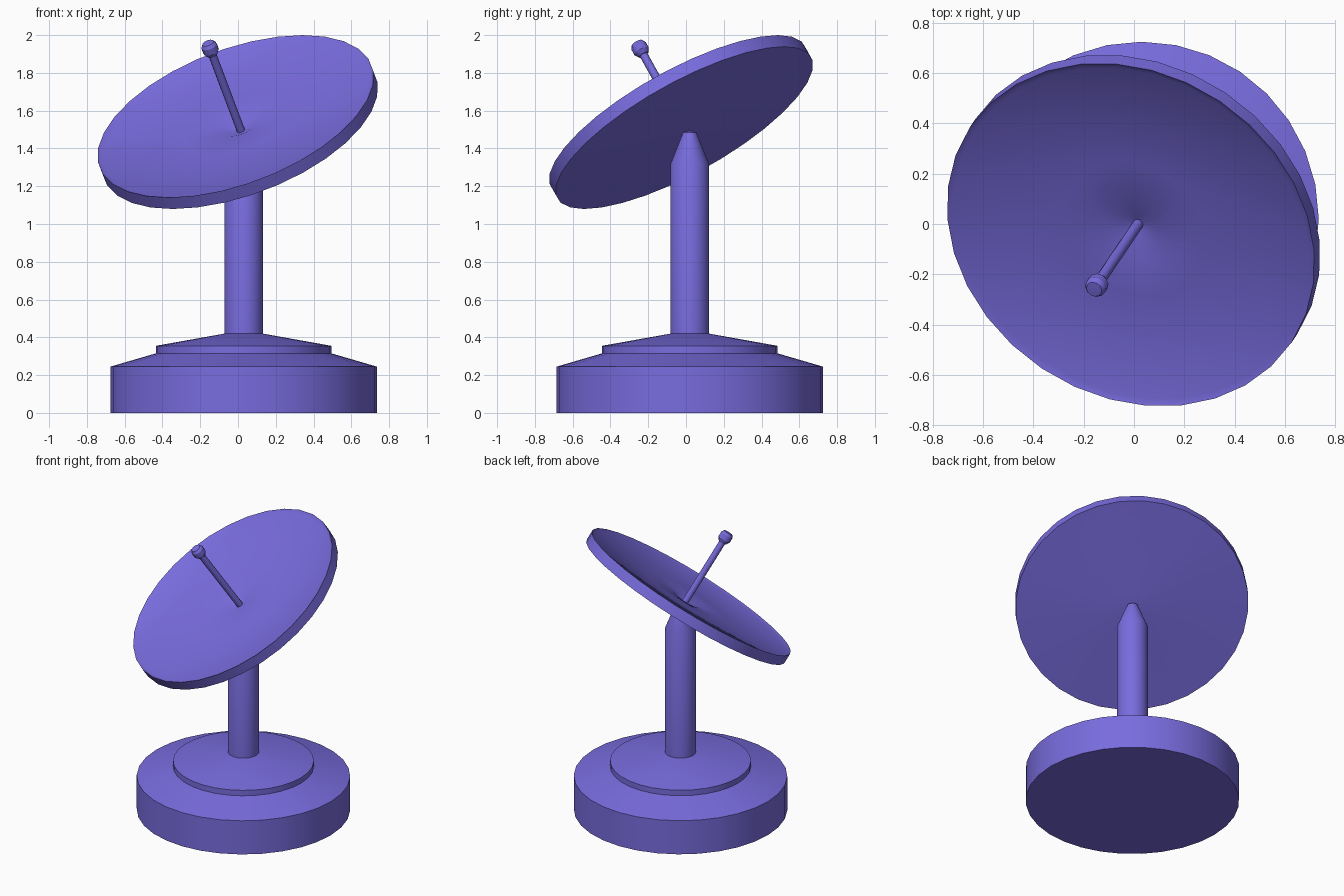
import bpy, bmesh, math
from mathutils import Vector

if "Cube" in bpy.data.objects:
    bpy.data.objects.remove(bpy.data.objects["Cube"])

mat = bpy.data.materials.new("violet_paint")
mat.diffuse_color = (0.19, 0.15, 0.73, 1)
mat.use_nodes = True
mat.node_tree.nodes["Principled BSDF"].inputs["Base Color"].default_value = mat.diffuse_color


def lathe(name, profile, sides, origin, axis=(0, 0, 1), angle=30):
    """Spin (radius, height) points around an axis through origin."""
    bm = bmesh.new()
    rings = []
    for r, h in profile:
        if r == 0:
            rings.append([bm.verts.new((0, 0, h))] * sides)
        else:
            rings.append([bm.verts.new((r * math.cos(math.tau * i / sides),
                                        r * math.sin(math.tau * i / sides), h))
                          for i in range(sides)])
    for a, b in zip(rings, rings[1:]):
        for i in range(sides):
            j = (i + 1) % sides
            corners = list(dict.fromkeys((a[i], a[j], b[j], b[i])))
            bm.faces.new(corners)
    bmesh.ops.recalc_face_normals(bm, faces=bm.faces[:])
    mesh = bpy.data.meshes.new(name)
    bm.to_mesh(mesh)
    bm.free()
    mesh.materials.append(mat)
    obj = bpy.data.objects.new(name, mesh)
    bpy.context.collection.objects.link(obj)
    obj.location = origin
    obj.rotation_mode = 'QUATERNION'
    obj.rotation_quaternion = Vector((0, 0, 1)).rotation_difference(Vector(axis))
    bpy.ops.object.select_all(action='DESELECT')
    obj.select_set(True)
    bpy.context.view_layer.objects.active = obj
    bpy.ops.object.shade_smooth_by_angle(angle=math.radians(angle))
    return obj


FOOT = (0.03, 0.02, 0)
AIM = Vector((-0.312, -0.463, 0.8295)).normalized()
RIM = (-0.013, -0.043, 1.57)

# Stepped base
lathe("base", [(0, 0), (0.705, 0), (0.705, 0.245), (0.465, 0.315),
               (0.465, 0.355), (0.10, 0.42), (0, 0.42)], 32, FOOT, angle=14)

# Mast with tapered tip
lathe("mast", [(0, 0.40), (0.102, 0.40), (0.102, 1.32), (0.035, 1.485),
               (0, 1.495)], 32, FOOT)

# Shallow dish: front face, rim wall, slightly domed back
lathe("dish", [(0, -0.093), (0.025, -0.09), (0.10, -0.06), (0.30, -0.046),
               (0.745, -0.015), (0.77, 0), (0.77, -0.073), (0.10, -0.098),
               (0, -0.104)], 32, RIM, AIM)

# Feed rod along the dish axis
lathe("feed_rod", [(0, -0.10), (0.022, -0.10), (0.022, 0.41), (0, 0.41)],
      12, RIM, AIM)

# Receiver knob at the end of the rod
lathe("receiver", [(0, 0.39), (0.028, 0.392), (0.043, 0.415), (0.043, 0.45),
                   (0.032, 0.468), (0, 0.47)], 12, RIM, AIM)
